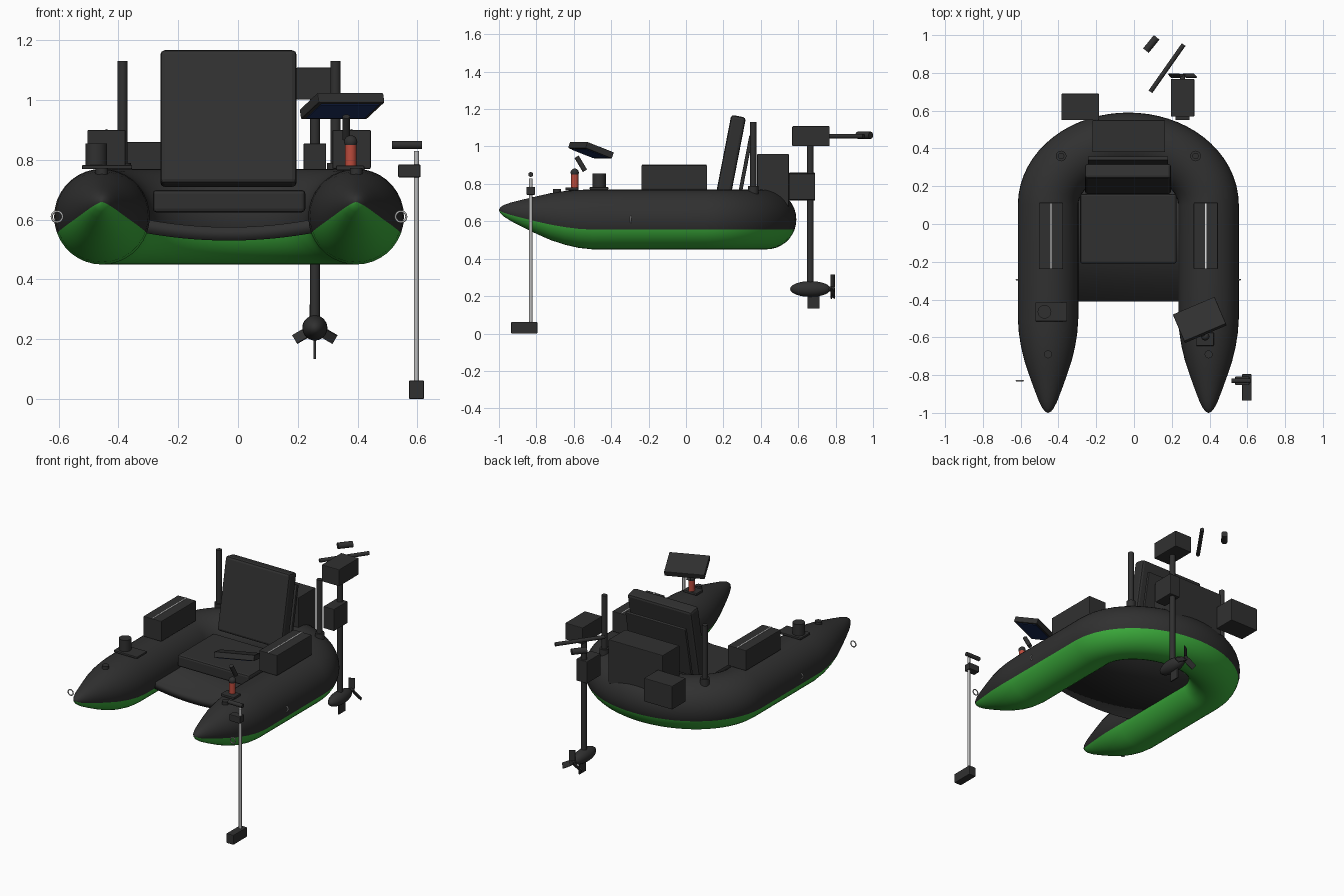
import bpy, bmesh, math
from math import radians, sin, cos, pi
from mathutils import Vector, Matrix, Euler

cube = bpy.data.objects.get("Cube")
if cube:
    bpy.data.objects.remove(cube)


def material(name, rgb):
    m = bpy.data.materials.new(name)
    m.use_nodes = True
    m.diffuse_color = (*rgb, 1)
    m.node_tree.nodes["Principled BSDF"].inputs["Base Color"].default_value = (*rgb, 1)
    return m


DARK = material("dark_grey", (0.03, 0.03, 0.03))
GREEN = material("green", (0.045, 0.42, 0.045))
RED = material("red", (0.5, 0.07, 0.045))
BLUE = material("screen_blue", (0.012, 0.03, 0.12))
SILVER = material("silver", (0.5, 0.5, 0.5))
WHITE = material("zip_white", (0.75, 0.75, 0.75))
MID = -0.03      # hull centre line
SPAN = 0.425     # centre line to tube centre


def finish(bm, name, *mats, smooth=False):
    bmesh.ops.recalc_face_normals(bm, faces=bm.faces)
    for f in bm.faces:
        f.smooth = smooth and len(f.verts) <= 4
    me = bpy.data.meshes.new(name)
    bm.to_mesh(me)
    bm.free()
    for m in mats:
        me.materials.append(m)
    ob = bpy.data.objects.new(name, me)
    bpy.context.collection.objects.link(ob)
    return ob


def box(name, centre, size, mat=DARK, rot=(0, 0, 0), bevel=0.004):
    bm = bmesh.new()
    bmesh.ops.create_cube(bm, size=1)
    bmesh.ops.scale(bm, vec=size, verts=bm.verts)
    ob = finish(bm, name, mat)
    ob.location = centre
    ob.rotation_euler = [radians(a) for a in rot]
    if bevel:
        mod = ob.modifiers.new("Bevel", "BEVEL")
        mod.width, mod.segments = bevel, 2
    return ob


def rod(name, a, b, r, mat=DARK, sides=24):
    a, b = Vector(a), Vector(b)
    bm = bmesh.new()
    bmesh.ops.create_cone(bm, cap_ends=True, segments=sides, radius1=r, radius2=r, depth=(b - a).length)
    ob = finish(bm, name, mat, smooth=True)
    ob.location = (a + b) / 2
    ob.rotation_euler = (b - a).to_track_quat("Z", "Y").to_euler()
    return ob


def ball(name, centre, radii, mat=DARK):
    bm = bmesh.new()
    bmesh.ops.create_uvsphere(bm, u_segments=24, v_segments=16, radius=1)
    bmesh.ops.scale(bm, vec=radii, verts=bm.verts)
    ob = finish(bm, name, mat, smooth=True)
    ob.location = centre
    return ob


def ring(name, centre, major, minor, mat):
    bpy.ops.mesh.primitive_torus_add(location=centre, rotation=(pi / 2, 0, 0), major_radius=major,
                                     minor_radius=minor, major_segments=20, minor_segments=8)
    ob = bpy.context.object
    ob.name = name
    ob.data.materials.append(mat)
    bpy.ops.object.shade_smooth()


# U-shaped inflatable hull: half path from a pointed bow to the stern, then mirrored
taper = [(1, 0.002), (0.985, 0.016), (0.95, 0.03), (0.88, 0.048), (0.75, 0.073), (0.6, 0.1),
         (0.45, 0.125), (0.3, 0.143), (0.15, 0.155), (0, 0.16)]
half = [(SPAN, -0.5 - 0.5 * t, 0.61 + 0.05 * t ** 1.5, r) for t, r in taper]
half += [(SPAN, y, 0.61, 0.16) for y in (-0.3, -0.1)]
half += [(SPAN * cos(a), 0.1 + 0.33 * sin(a), 0.61, 0.16) for a in [i * pi / 32 for i in range(17)]]
path = half + [(-x, y, z, r) for x, y, z, r in reversed(half[:-1])]
SIDES = 36
bm = bmesh.new()
rings = []
for i, (x, y, z, r) in enumerate(path):
    p, q = path[max(i - 1, 0)], path[min(i + 1, len(path) - 1)]
    side = Vector((q[1] - p[1], p[0] - q[0], 0)).normalized()
    centre = Vector((x + MID, y, z))
    rings.append([bm.verts.new(centre + r * (side * cos(k * 2 * pi / SIDES) + Vector((0, 0, sin(k * 2 * pi / SIDES)))))
                  for k in range(SIDES)])
for a, b in zip(rings, rings[1:]):
    for k in range(SIDES):
        n = (k + 1) % SIDES
        f = bm.faces.new((a[k], a[n], b[n], b[k]))
        f.material_index = 1 if 20 <= k < 34 else 0   # lower part is green
for cap in (rings[0], rings[-1]):
    bm.faces.new(cap)
finish(bm, "hull_tube", DARK, GREEN, smooth=True)

# Sagging floor panel between the tubes
bm = bmesh.new()
bmesh.ops.create_grid(bm, x_segments=16, y_segments=1, size=1)
for v in bm.verts:
    u = v.co.x
    v.co = (MID + 0.3 * u, -0.055 + 0.355 * v.co.y, 0.575 + 0.03 * u * u)
floor = finish(bm, "floor_panel", DARK, smooth=True)
thick = floor.modifiers.new("Thickness", "SOLIDIFY")
thick.thickness = 0.045

# Seat
box("seat_cushion", (-0.03, -0.025, 0.662), (0.51, 0.37, 0.075), bevel=0.012)
box("seat_back", (-0.032, 0.238, 0.938), (0.456, 0.08, 0.456), rot=(-11, 0, 0), bevel=0.015)
box("seat_back_support", (-0.032, 0.318, 0.9), (0.425, 0.02, 0.32), rot=(-11, 0, 0))

# Rear storage
box("rear_pack", (-0.028, 0.465, 0.82), (0.385, 0.17, 0.28))
box("rear_side_box", (-0.285, 0.62, 0.785), (0.2, 0.14, 0.15))

# Paired parts on both tubes
for label, s in (("right", -1), ("left", 1)):
    x = MID + s * 0.41
    box(label + "_side_bag", (x, -0.063, 0.835), (0.128, 0.352, 0.13))
    box(label + "_bag_zip", (x, -0.063, 0.9), (0.006, 0.345, 0.006), WHITE, bevel=0)
    xr = MID + s * 0.356
    rod(label + "_rod_holder", (xr, 0.36, 0.72), (xr, 0.36, 1.13), 0.017)
    rod(label + "_rod_holder_base", (xr, 0.36, 0.72), (xr, 0.36, 0.79), 0.028)
    rod(label + "_valve", (MID + s * SPAN, -0.69, 0.72), (MID + s * SPAN, -0.69, 0.772), 0.021)
    for part, y in (("bow", -0.83), ("middle", -0.295)):
        ring(label + "_" + part + "_ring", (MID + s * 0.575, y, 0.61), 0.018, 0.0035, SILVER)

# Cup holder
box("cup_plate", (-0.438, -0.465, 0.776), (0.168, 0.1, 0.014))
rod("cup_holder", (-0.474, -0.465, 0.78), (-0.474, -0.465, 0.855), 0.036)

# Display on a mount
box("mount_plate", (0.375, -0.61, 0.773), (0.095, 0.07, 0.016))
rod("mount_post", (0.377, -0.595, 0.78), (0.377, -0.595, 0.85), 0.019, RED)
ball("mount_ball", (0.377, -0.595, 0.86), (0.022, 0.022, 0.022))
rod("mount_arm", (0.362, -0.54, 0.87), (0.362, -0.585, 0.945), 0.013)
tilt = (-20, 0, 23)
centre = Vector((0.348, -0.508, 0.98))
turn = Euler([radians(a) for a in tilt]).to_matrix()
box("display_case", centre, (0.24, 0.165, 0.035), rot=tilt)
box("display_screen", centre + turn @ Vector((0, 0, -0.018)), (0.21, 0.135, 0.005), BLUE, tilt, 0)

# Sonar pole
px, py = 0.597, -0.83
rod("sonar_pole", (px, py, 0.04), (px, py, 0.83), 0.009, SILVER)
box("sonar_foot", (px, -0.865, 0.031), (0.05, 0.14, 0.062))
box("pole_clamp", (0.573, py, 0.763), (0.075, 0.047, 0.043))
rod("pole_handle", (0.515, py, 0.85), (0.616, py, 0.85), 0.013)

# Electric motor
mx, my, mz = 0.257, 0.665, 0.238
box("motor_head", (mx, 0.668, 1.055), (0.124, 0.2, 0.107))
rod("motor_shaft", (mx, my, mz), (mx, my, 1.02), 0.017)
box("motor_clamp", (mx, 0.62, 0.785), (0.076, 0.14, 0.14))
ball("motor_pod", (mx, my, mz), (0.042, 0.108, 0.042))
box("motor_fin", (mx, 0.682, 0.172), (0.008, 0.065, 0.075), bevel=0)
rod("tiller_rod", (0.087, 0.7, 1.055), (0.263, 0.95, 1.055), 0.012)
rod("tiller_grip", (0.063, 0.918, 1.06), (0.12, 0.988, 1.06), 0.019)
rod("propeller_hub", (mx, 0.75, mz), (mx, 0.795, mz), 0.014)
for i in range(3):
    blade = box("propeller_blade_%d" % (i + 1), (0, 0, 0), (0.036, 0.006, 0.066), bevel=0)
    blade.matrix_world = (Matrix.Translation((mx, 0.785, mz)) @ Matrix.Rotation(i * 2 * pi / 3, 4, "Y")
                          @ Matrix.Translation((0, 0, 0.045)) @ Matrix.Rotation(radians(30), 4, "Z"))
